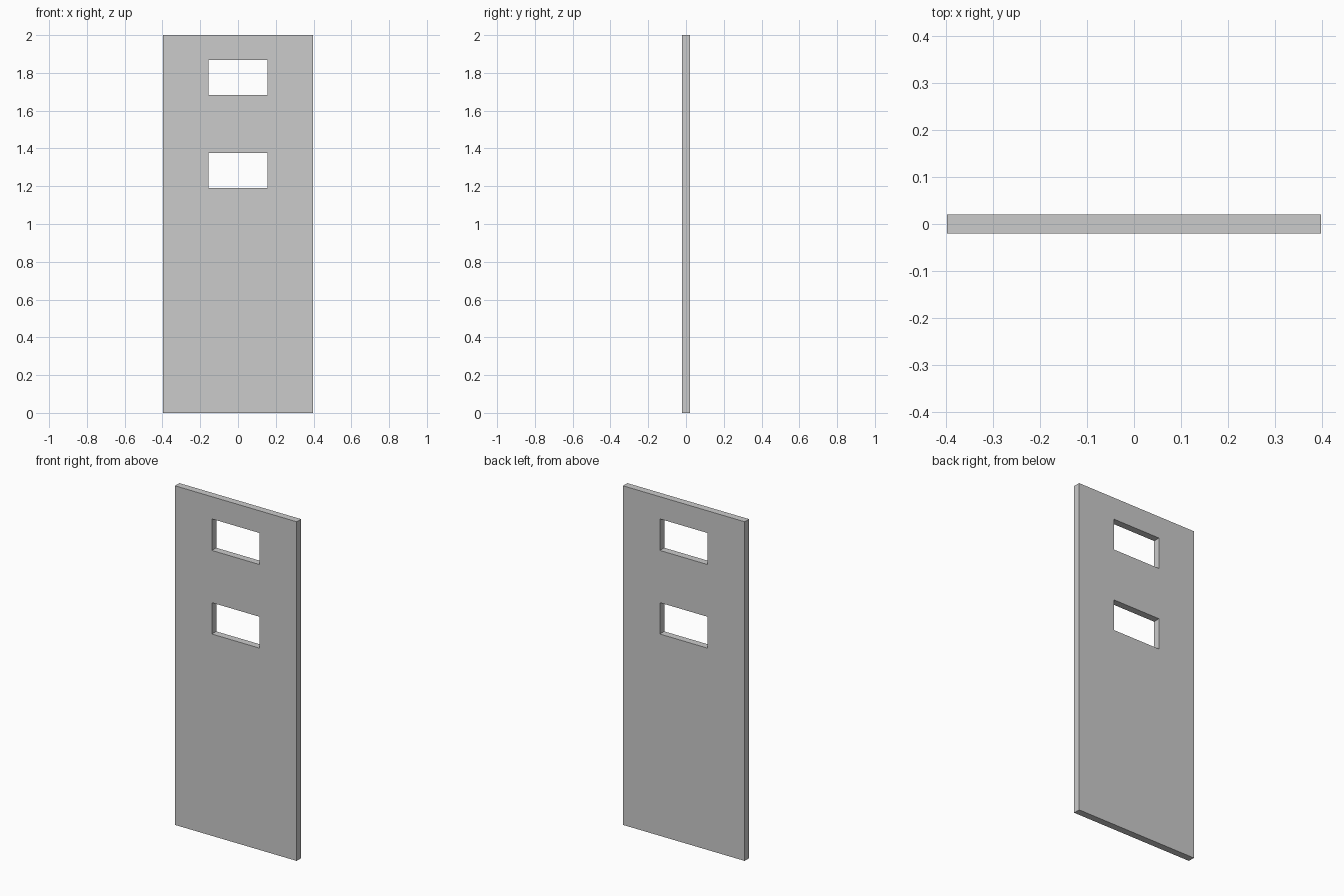
import bpy
import bmesh

if "Cube" in bpy.data.objects:
    bpy.data.objects.remove(bpy.data.objects["Cube"])

WIDTH, HEIGHT, THICK = 0.794, 2.0, 0.041
WINDOW_HALF = 0.156
WINDOWS = [(1.19, 1.375), (1.683, 1.869)]  # bottom and top of each opening

# Door front: a grid of quads that skips the two window cells
xs = [-WIDTH / 2, -WINDOW_HALF, WINDOW_HALF, WIDTH / 2]
zs = [0.0] + [z for window in WINDOWS for z in window] + [HEIGHT]

bm = bmesh.new()
verts = [[bm.verts.new((x, -THICK / 2, z)) for x in xs] for z in zs]
for row in range(len(zs) - 1):
    for col in range(len(xs) - 1):
        if col == 1 and row % 2 == 1:
            continue
        bm.faces.new((verts[row][col], verts[row][col + 1],
                      verts[row + 1][col + 1], verts[row + 1][col]))

# Door thickness: extrude the front to the back, keeping the front faces
front = bm.faces[:]
result = bmesh.ops.extrude_face_region(bm, geom=front, use_keep_orig=True)
back = [v for v in result["geom"] if isinstance(v, bmesh.types.BMVert)]
bmesh.ops.translate(bm, verts=back, vec=(0, THICK, 0))
bmesh.ops.recalc_face_normals(bm, faces=bm.faces[:])

mesh = bpy.data.meshes.new("door_panel")
bm.to_mesh(mesh)
bm.free()
door = bpy.data.objects.new("door_panel", mesh)
bpy.context.collection.objects.link(door)
